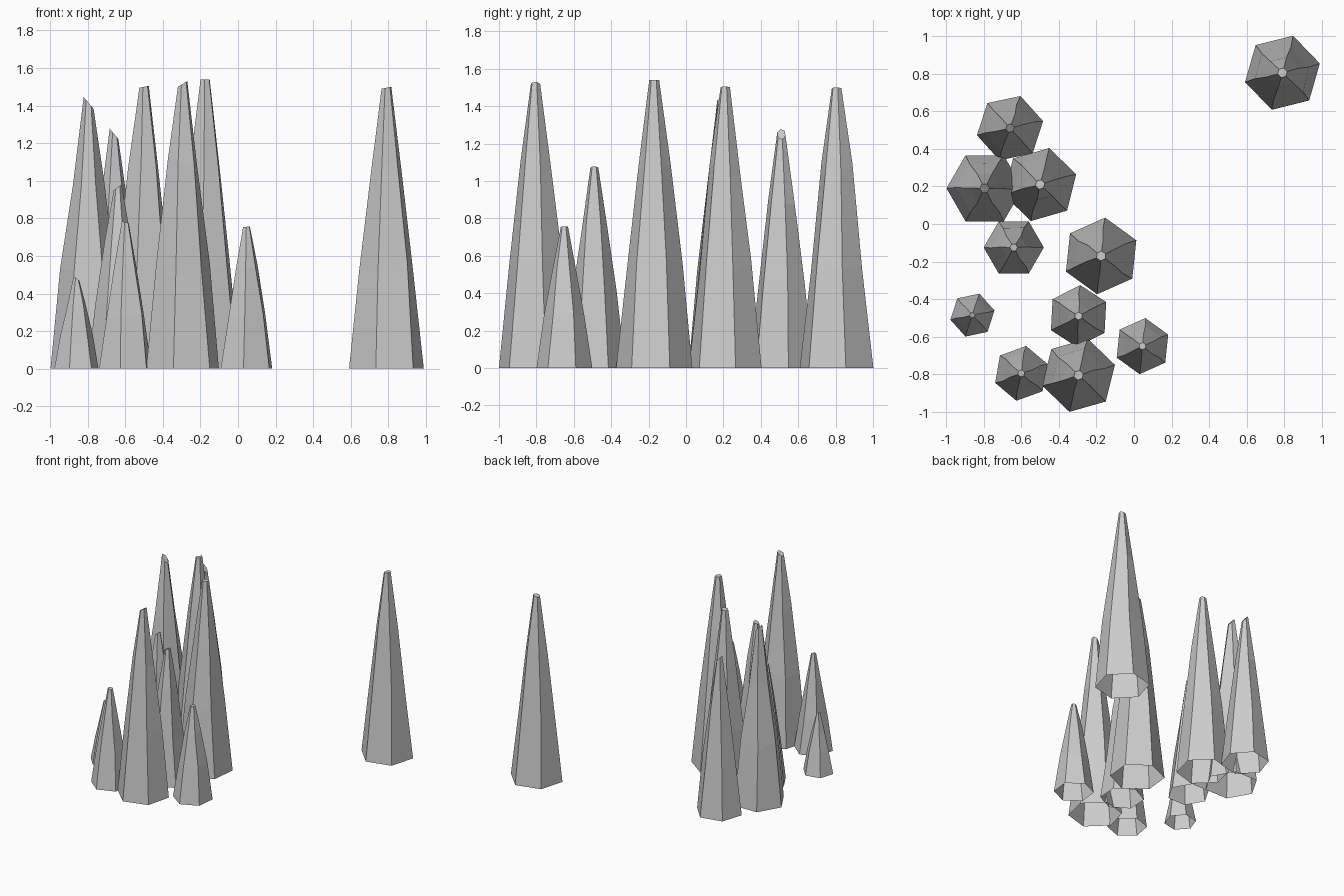
import bpy, bmesh, math, random

if "Cube" in bpy.data.objects:
    bpy.data.objects.remove(bpy.data.objects["Cube"])

random.seed(4)

# each spike: centre x, centre y, base radius, height, base rotation in degrees, tip slant along x
SPIKES = [
    (0.79, 0.805, 0.205, 1.495, 14, 0.2),
    (-0.66, 0.51, 0.18, 1.25, 12, -1.2),
    (-0.795, 0.19, 0.203, 1.415, 0, -1.2),
    (-0.50, 0.21, 0.20, 1.50, 16, 0.2),
    (-0.64, -0.125, 0.16, 0.965, 0, 0.7),
    (-0.175, -0.17, 0.205, 1.54, 24, 0.0),
    (-0.86, -0.485, 0.12, 0.48, 12, -0.7),
    (-0.295, -0.49, 0.165, 1.07, 27, 0.4),
    (0.045, -0.65, 0.15, 0.755, 24, 0.1),
    (-0.60, -0.795, 0.148, 0.78, 20, -0.2),
    (-0.295, -0.805, 0.201, 1.515, 16, 0.6),
]

# height fraction, radius fraction
PROFILE = [(0, 1), (0.36, 0.72), (0.71, 0.42), (1, 0.13)]
SIDES = 6


def spike(name, cx, cy, radius, height, angle, slant):
    bm = bmesh.new()
    rings = []
    for k, (hf, rf) in enumerate(PROFILE):
        ring = []
        for i in range(SIDES):
            middle = k in (1, 2)
            a = math.radians(angle) + i * math.tau / SIDES
            r = radius * rf
            z = height * hf
            # slightly chipped middle rings
            if middle:
                a += random.uniform(-0.06, 0.06)
                r *= random.uniform(0.97, 1.04)
                z += height * random.uniform(-0.03, 0.03)
            x = r * math.cos(a)
            # slanted tip
            if hf == 1:
                z += slant * x
            ring.append(bm.verts.new((cx + x, cy + r * math.sin(a), z)))
        rings.append(ring)
    # side walls, open at the bottom
    for lo, hi in zip(rings, rings[1:]):
        for i in range(SIDES):
            j = (i + 1) % SIDES
            bm.faces.new((lo[i], lo[j], hi[j], hi[i]))
    bm.faces.new(rings[-1])
    mesh = bpy.data.meshes.new(name)
    bm.to_mesh(mesh)
    bm.free()
    obj = bpy.data.objects.new(name, mesh)
    bpy.context.collection.objects.link(obj)


for n, data in enumerate(SPIKES, 1):
    spike(f"stone_spike_{n}", *data)
